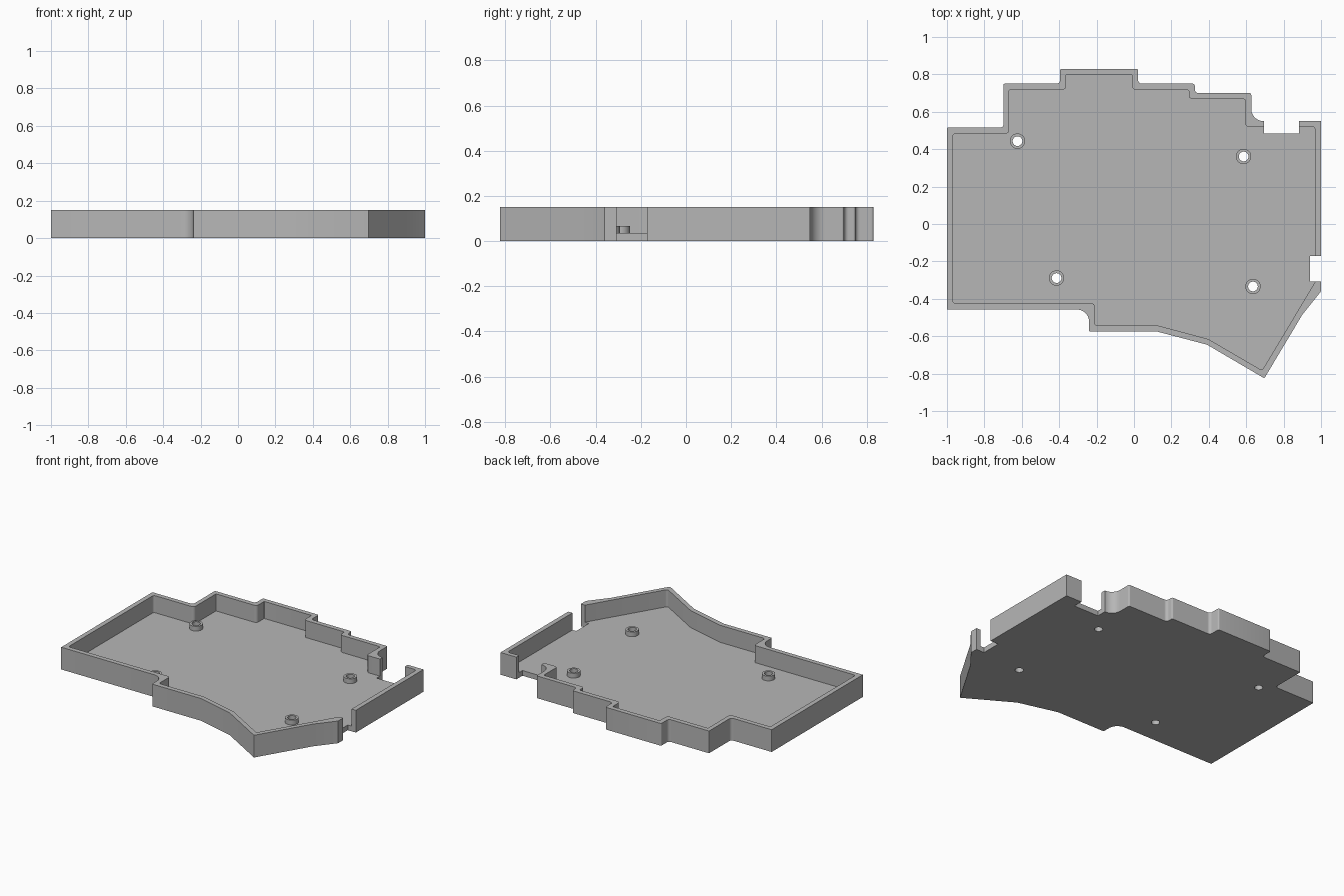
import bpy, bmesh, math
from mathutils import Vector

if "Cube" in bpy.data.objects:
    bpy.data.objects.remove(bpy.data.objects["Cube"])

grey = bpy.data.materials.new("light grey")
grey.diffuse_color = (0.47, 0.47, 0.47, 1)
grey.use_nodes = True
grey.node_tree.nodes["Principled BSDF"].inputs["Base Color"].default_value = grey.diffuse_color


def rounded(points, steps=6):
    """Outline from (x, y, radius) corners, each replaced by an arc."""
    out = []
    n = len(points)
    for i, (x, y, r) in enumerate(points):
        p = Vector((x, y))
        if r == 0:
            out.append(p)
            continue
        a = (Vector(points[i - 1][:2]) - p).normalized()
        b = (Vector(points[(i + 1) % n][:2]) - p).normalized()
        half = a.angle(b) / 2
        centre = p + (a + b).normalized() * (r / math.sin(half))
        start = p + a * (r / math.tan(half)) - centre
        end = p + b * (r / math.tan(half)) - centre
        a0 = math.atan2(start.y, start.x)
        turn = math.atan2(start.x * end.y - start.y * end.x, start.dot(end))
        for k in range(steps + 1):
            t = a0 + turn * k / steps
            out.append(centre + Vector((math.cos(t), math.sin(t))) * r)
    return out


def prism(name, outline, z0, z1):
    """Solid from a counter-clockwise outline."""
    bm = bmesh.new()
    low = [bm.verts.new((p[0], p[1], z0)) for p in outline]
    high = [bm.verts.new((p[0], p[1], z1)) for p in outline]
    bm.faces.new(low[::-1])
    bm.faces.new(high)
    for i in range(len(low)):
        bm.faces.new((low[i - 1], low[i], high[i], high[i - 1]))
    mesh = bpy.data.meshes.new(name)
    bm.to_mesh(mesh)
    bm.free()
    mesh.materials.append(grey)
    ob = bpy.data.objects.new(name, mesh)
    bpy.context.collection.objects.link(ob)
    return ob


def circle(x, y, r, n=32):
    return [(x + r * math.cos(2 * math.pi * i / n),
             y + r * math.sin(2 * math.pi * i / n)) for i in range(n)]


def box(x0, x1, y0, y1):
    return [(x0, y0), (x1, y0), (x1, y1), (x0, y1)]


def cut(target, cutter):
    mod = target.modifiers.new("cut", 'BOOLEAN')
    mod.operation = 'DIFFERENCE'
    mod.solver = 'EXACT'
    mod.object = cutter
    bpy.context.view_layer.objects.active = target
    bpy.ops.object.modifier_apply(modifier=mod.name)
    bpy.data.objects.remove(cutter)


HEIGHT, FLOOR, POST = 0.15, 0.035, 0.067

# outer outline: stepped back edge, slanted front right
outer = [(-1, -0.457, 0), (-0.24, -0.457, 0.065), (-0.24, -0.575, 0.005),
         (0.123, -0.575, 0), (0.39, -0.645, 0), (0.697, -0.825, 0.005),
         (0.90, -0.485, 0), (1, -0.36, 0), (1, 0.55, 0), (0.627, 0.55, 0.065),
         (0.627, 0.70, 0.01), (0.325, 0.70, 0.02), (0.325, 0.75, 0.01),
         (0.022, 0.75, 0.02), (0.022, 0.83, 0.01), (-0.395, 0.83, 0.01),
         (-0.395, 0.75, 0.02), (-0.697, 0.75, 0.005), (-0.697, 0.515, 0.02),
         (-1, 0.515, 0.005)]
# inner cavity outline
inner = [(-0.968, -0.425, 0.015), (-0.21, -0.425, 0.015), (-0.21, -0.543, 0.015),
         (0.128, -0.543, 0), (0.397, -0.615, 0), (0.685, -0.783, 0.015),
         (0.968, -0.31, 0), (0.968, 0.52, 0.015), (0.595, 0.52, 0.02),
         (0.595, 0.668, 0.01), (0.293, 0.668, 0.02), (0.293, 0.718, 0.01),
         (-0.01, 0.718, 0.02), (-0.01, 0.798, 0.005), (-0.363, 0.798, 0.005),
         (-0.363, 0.718, 0.02), (-0.667, 0.718, 0.005), (-0.667, 0.483, 0.02),
         (-0.968, 0.483, 0.015)]

# tray with hollow and two connector notches
tray = prism("tray", rounded(outer), 0, HEIGHT)
cut(tray, prism("cavity", rounded(inner), FLOOR, 0.3))
cut(tray, prism("back_notch", box(0.695, 0.882, 0.485, 0.9), -0.1, 0.3))
cut(tray, prism("side_notch", box(0.94, 1.1, -0.307, -0.172), -0.1, 0.3))

# screw standoffs, drilled through the floor
parts = [tray]
for x, y in [(-0.623, 0.443), (0.586, 0.361), (-0.414, -0.289), (0.636, -0.334)]:
    post = prism("standoff", circle(x, y, 0.041), FLOOR, POST)
    for ob in (tray, post):
        cut(ob, prism("drill", circle(x, y, 0.026), -0.1, 0.3))
    parts.append(post)

bpy.ops.object.select_all(action='DESELECT')
for ob in parts:
    ob.select_set(True)
bpy.context.view_layer.objects.active = tray
bpy.ops.object.shade_smooth_by_angle(angle=math.radians(25))
